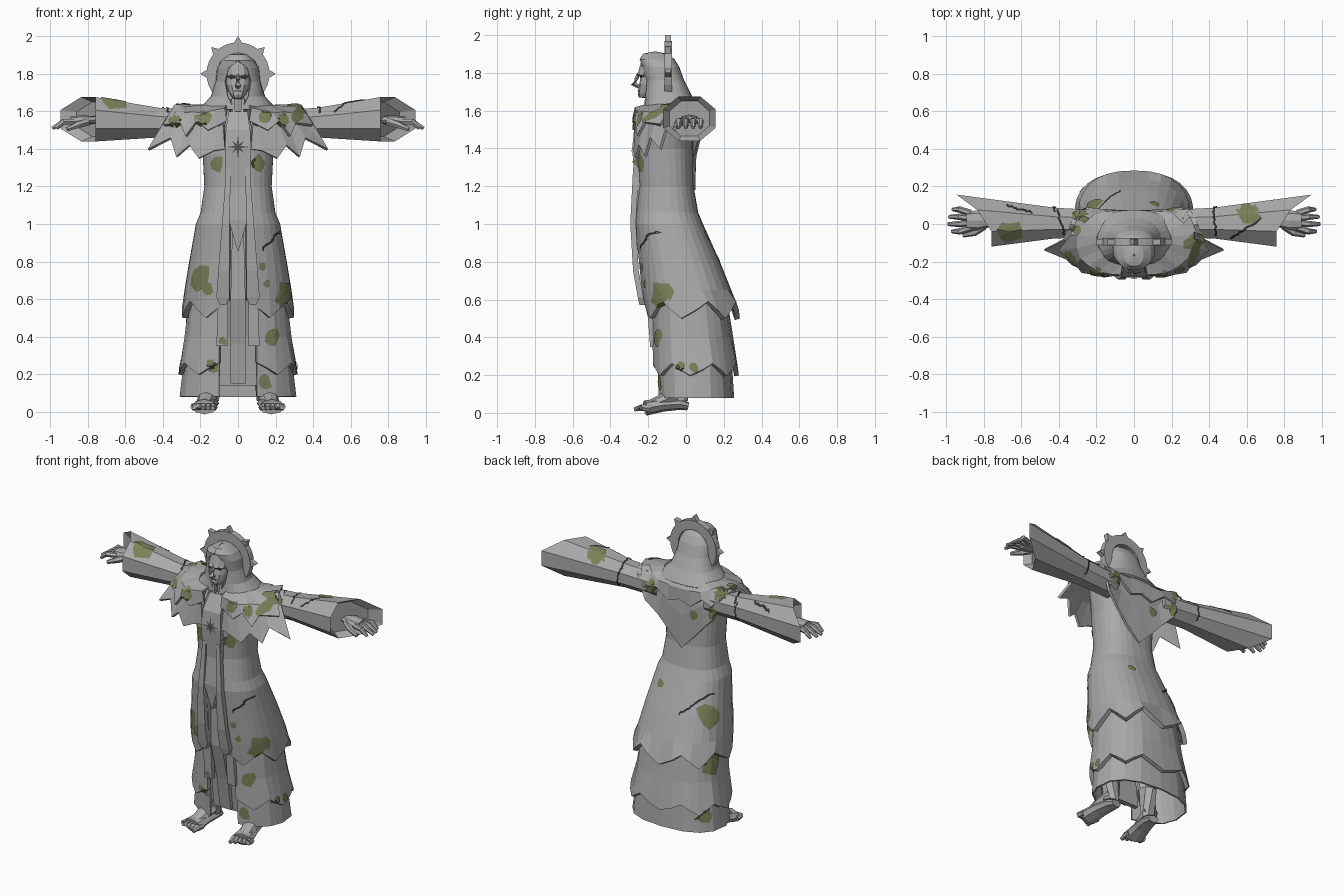
import bpy, bmesh, math, random
from mathutils import Vector
from mathutils.bvhtree import BVHTree

random.seed(4)
if "Cube" in bpy.data.objects:
    bpy.data.objects.remove(bpy.data.objects["Cube"], do_unlink=True)


def material(name, r, g, b):
    m = bpy.data.materials.new(name)
    m.use_nodes = True
    m.diffuse_color = (r, g, b, 1)
    m.node_tree.nodes["Principled BSDF"].inputs["Base Color"].default_value = (r, g, b, 1)
    return m


STONE = material("grey stone", .4, .4, .4)
SHADE = material("dark carved stone", .08, .08, .08)
CRACK = material("black crack", .03, .03, .03)
MOSS = material("olive moss", .19, .22, .1)
parts = []


def mesh_object(name, verts, faces, mat, thick=0, recalc=True):
    bm = bmesh.new()
    vs = [bm.verts.new(v) for v in verts]
    for f in faces:
        bm.faces.new([vs[i] for i in f])
    if recalc:
        bmesh.ops.recalc_face_normals(bm, faces=bm.faces)
    me = bpy.data.meshes.new(name)
    bm.to_mesh(me)
    bm.free()
    me.materials.append(mat)
    ob = bpy.data.objects.new(name, me)
    bpy.context.collection.objects.link(ob)
    if thick:
        mod = ob.modifiers.new("thickness", "SOLIDIFY")
        mod.thickness = thick
    parts.append(ob)
    return ob


def loft(name, rings, mat=STONE, closed=True, loop=False, thick=0):
    """Bridge rings of equal length; closed rings get end caps unless the rings loop."""
    n, m = len(rings[0]), len(rings)
    faces = []
    for j in range(m if loop else m - 1):
        k = (j + 1) % m
        for i in range(n if closed else n - 1):
            h = (i + 1) % n
            faces.append((j * n + i, j * n + h, k * n + h, k * n + i))
    if closed and not loop:
        faces += [tuple(range(n)), tuple(range((m - 1) * n, m * n))]
    return mesh_object(name, [p for r in rings for p in r], faces, mat, thick)


def oval(z, w, front, back, gap=0, n=28, tooth=0, pleat=0):
    """Squarish horizontal section, open by gap at the front, with an optional toothed hem."""
    p, mid, d = .82, (front + back) / 2, (back - front) / 2
    g = math.asin(min(1, gap / w) ** (1 / p))
    out = []
    for i in range(n + 1 if gap else n):
        a = -math.pi / 2 + g + (math.tau - 2 * g) * i / n
        c, s = math.cos(a), math.sin(a)
        k = 1 - pleat * (i % 2)
        out.append((w * k * math.copysign(abs(c) ** p, c),
                    mid + d * k * math.copysign(abs(s) ** p, s),
                    z + tooth * (abs(i % 4 - 2) - 1)))
    return out


def tube(name, pts, radii, sides=6, flat=1, mat=STONE):
    rings = []
    for i, p in enumerate(pts):
        d = Vector(pts[min(i + 1, len(pts) - 1)]) - Vector(pts[max(i - 1, 0)])
        q = d.to_track_quat('Z', 'Y')
        rings.append([Vector(p) + q @ Vector((math.cos(math.tau * k / sides) * radii[i],
                      math.sin(math.tau * k / sides) * radii[i] * flat, 0)) for k in range(sides)])
    return loft(name, rings, mat)


def strip(name, rows, thick=.03, mat=STONE):
    return loft(name, [[(x - w, y, z), (x + w, y, z), (x + w, y + thick, z), (x - w, y + thick, z)]
                       for x, y, z, w in rows], mat)


# Gown and layered skirts
gown = [(1.64, .16, -.2, .03), (1.55, .23, -.23, .035), (1.4, .19, -.26, .035), (1.2, .18, -.25, .04),
        (1.06, .2, -.265, .065), (1, .225, -.27, .09), (.8, .26, -.25, .18), (.65, .285, -.235, .24)]
loft("gown", [oval(*r, gap=.045) for r in gown] + [oval(.545, .3, -.22, .285, .045, tooth=.045)],
     closed=False, thick=.028)
loft("middle_skirt", [oval(.62, .26, -.19, .215, .1), oval(.4, .285, -.185, .25, .1, pleat=.02),
                      oval(.23, .317, -.18, .28, .1, tooth=.032)], closed=False, thick=.025)
loft("under_skirt", [oval(.38, .275, -.16, .235, .1), oval(.08, .312, -.15, .255, .1, pleat=.025)],
     closed=False, thick=.01)

# Front panels and hanging stole
strip("inner_panel", [(0, -.22, 1.1, .06), (0, -.2, .6, .06), (0, -.14, .4, .1), (0, -.11, .14, .1)])
strip("front_pleat", [(0, -.235, 1, .03), (0, -.225, .6, .04), (0, -.165, .36, .04), (0, -.13, .15, .04)])
strip("chest_panel", [(0, -.22, 1.6, .05), (0, -.275, 1.5, .065), (0, -.285, 1.4, .07),
                      (0, -.27, 1.2, .065), (0, -.285, 1.02, .05), (0, -.27, .86, .004)])
for s, side in ((1, "left"), (-1, "right")):
    strip(side + "_stole", [(.05 * s, -.28, 1.3, .012), (.065 * s, -.295, 1, .02),
          (.075 * s, -.28, .75, .03), (.08 * s, -.255, .61, .035), (.08 * s, -.245, .57, .018)])
    strip(side + "_under_stole", [(.08 * s, -.21, .62, .025), (.085 * s, -.19, .35, .03)])


# Two-layer mantle: smooth shoulders, pointed hem
def mantle(name, hem, front_bulge, back_bulge):
    rows = [[], [], []]
    last = len(hem) - 1
    for i, h in enumerate(hem):
        t = math.pi * i / last
        bulge = front_bulge + (back_bulge - front_bulge) * i / last
        neck = Vector((max(.2 * math.sin(t), h[0] if i == 0 else 0), -.085 - .125 * math.cos(t), 1.635))
        near = h if i in (0, last) else sum((Vector(p) for p in hem[i - 1:i + 2]), Vector()) / 3
        mid = neck.lerp(Vector(near), .55)
        out = Vector((mid.x, mid.y + .08, 0)).normalized() * bulge
        for row, p in zip(rows, (neck, mid + out + Vector((0, 0, bulge)), Vector(h))):
            row.append(p)
    full = [r + [Vector((-p.x, p.y, p.z)) for p in reversed(r[:-1])] for r in rows]
    loft(name, full, closed=False, thick=.016)


mantle("lower_mantle", [(.07, -.275, 1.4), (.13, -.278, 1.39), (.21, -.27, 1.35), (.26, -.25, 1.42),
       (.33, -.22, 1.36), (.36, -.19, 1.46), (.48, -.14, 1.4), (.38, -.09, 1.57), (.34, 0, 1.63),
       (.3, .08, 1.59), (.25, .075, 1.44), (.17, .055, 1.36), (.09, .05, 1.27), (0, .05, 1.18)], .025, .008)
mantle("upper_mantle", [(.06, -.27, 1.55), (.16, -.285, 1.5), (.22, -.27, 1.55), (.28, -.26, 1.47),
       (.31, -.22, 1.54), (.4, -.14, 1.53), (.34, -.06, 1.635), (.3, .04, 1.64), (.25, .09, 1.53),
       (.17, .08, 1.55), (.08, .075, 1.48), (0, .075, 1.51)], .03, .015)

# Sleeves, hands, legs and feet
for s, side in ((1, "left"), (-1, "right")):
    rings = []
    for x, cy, cz, ry, rz in ((.18, 0, 1.53, .08, .08), (.42, .005, 1.54, .088, .085),
                              (.76, .018, 1.558, .15, .128), (.72, .018, 1.558, .115, .1)):
        ring = []
        for k in range(8):
            a = math.tau * (k + .5) / 8
            y = cy + ry * math.cos(a)
            flare = max(0, y - .02) * 1.36 if x > .7 else 0
            ring.append(((x + flare) * s, y, cz + rz * math.sin(a)))
        rings.append(ring)
    loft(side + "_sleeve", rings)
    tube(side + "_palm", [(x * s, .018, z) for x, z in ((.68, 1.56), (.77, 1.555), (.83, 1.55), (.89, 1.545))],
         (.038, .036, .054, .05), 8, .55)
    for i in range(4):
        y, reach = -.02 + .026 * i, (.97, .99, .985, .965)[i]
        fan = 1.5 * (y - .019) + .019
        tube(side + "_finger", [(.87 * s, y, 1.545), (.93 * s, fan, 1.545), (reach * s, fan, 1.51)],
             (.018, .017, .01))
    tube(side + "_thumb", [(.8 * s, -.01, 1.545), (.85 * s, -.045, 1.53), (.91 * s, -.06, 1.505)],
         (.022, .02, .012))
    tube(side + "_leg", [(.13 * s, -.04, .5), (.14 * s, -.05, .25), (.15 * s, -.04, .06)], (.065, .06, .05), 8)
    tube(side + "_foot", [(.145 * s, .01, .035), (.15 * s, -.04, .045), (.165 * s, -.12, .042),
         (.18 * s, -.215, .026)], (.036, .05, .058, .068), 8, .6)
    tube(side + "_instep", [(.15 * s, -.02, .105), (.165 * s, -.1, .075), (.18 * s, -.2, .035)],
         (.05, .052, .04), 8, .7)
    for i in range(5):
        x = .128 + .026 * i
        tube(side + "_toe", [(x * s, -.19, .024), ((x + .004) * s, -.235, .028),
             ((x + .006) * s, -.275 + .012 * i, .018)], (.02, .019, .012))

# Head and face
head = [(1.58, .04, -.19, -.07), (1.665, .04, -.2, -.07), (1.67, .03, -.25, -.08), (1.69, .045, -.255, -.08),
        (1.74, .066, -.248, -.07), (1.78, .068, -.24, -.07), (1.795, .068, -.255, -.07), (1.87, .055, -.235, -.08)]
loft("head", [oval(*r, n=14) for r in head])
tube("nose", [(0, -.248, 1.8), (0, -.262, 1.77), (0, -.277, 1.74), (0, -.25, 1.728)],
     (.008, .01, .015, .012), 4)
strip("mouth", [(0, -.258, 1.707, .018), (0, -.258, 1.71, .018)], .008, SHADE)
for s, side in ((1, "left"), (-1, "right")):
    strip(side + "_eye", [(.03 * s, -.243, 1.772, .012), (.03 * s, -.243, 1.78, .014)], .009, SHADE)
    tube(side + "_brow", [(.006 * s, -.255, 1.788), (.032 * s, -.25, 1.794), (.057 * s, -.225, 1.786)],
         (.008, .009, .005), 4)
    strip(side + "_neck_fold", [(.022 * s, -.225, 1.6, .008), (.028 * s, -.215, 1.67, .007)], .02)

# Hood with pointed opening
loft("hood", [oval(*r) for r in ((1.61, .21, -.225, .075, .02), (1.68, .145, -.22, .03, .055),
     (1.76, .119, -.22, -.01, .07), (1.83, .112, -.235, -.035, .05), (1.872, .09, -.245, -.06, .001),
     (1.902, .05, -.225, -.1, .001), (1.913, .005, -.17, -.16, .001))], closed=False, thick=.012)

# Spiked halo
CENTRE = Vector((0, -.095, 1.8))


def around(a, r, y=0):
    return CENTRE + Vector((r * math.sin(a), y, r * math.cos(a)))


loft("halo", [[around(math.tau * i / 32, r, y) for r, y in ((.108, -.02), (.168, -.02), (.168, .02), (.108, .02))]
              for i in range(32)], loop=True)
for i in range(8):
    a = math.tau * i / 8
    loft("halo_spike", [[around(a + turn * u, r, turn and .016 * v) for u, v in ((-1, -1), (1, -1), (1, 1), (-1, 1))]
                        for turn, r in ((.19, .155), (.005, .2))])

# Surface details are projected onto the finished stone
bpy.context.view_layer.update()
graph = bpy.context.evaluated_depsgraph_get()
trees = [BVHTree.FromObject(o, graph) for o in parts]
FRONT, BACK, TOP = Vector((0, -1, 0)), Vector((0, 1, 0)), Vector((0, 0, 1))
LEFT, RIGHT = Vector((1, 0, 0)), Vector((-1, 0, 0))


def project(p, d):
    hits = [h for h in (t.ray_cast(p + d * 3, -d) for t in trees) if h[0]]
    return min(hits, key=lambda h: h[3])[0] + d * .006 if hits else None


def place(d, a, b):
    """Put two in-plane coordinates onto the plane facing d."""
    if d.z:
        return Vector((a, b, 0))
    return Vector((a, 0, b)) if d.y else Vector((0, a, b))


def decal(name, points, faces, d, mat):
    hits = [project(place(d, *p), d) for p in points]
    keep = [f for f in faces if all(hits[i] for i in f)
            and max(hits[i].dot(d) for i in f) - min(hits[i].dot(d) for i in f) < .05]
    if keep:
        ob = mesh_object(name, [h or Vector() for h in hits], keep, mat, recalc=False)
        for poly in ob.data.polygons:
            if poly.normal.dot(d) < 0:
                poly.flip()


def patch(name, d, a, b, radii, mat, stretch=1):
    n, levels = len(radii), (.35, .7, 1)
    pts = [(a, b)] + [(a + r * l * math.sin(math.tau * k / n), b + r * l * stretch * math.cos(math.tau * k / n))
                      for l in levels for k, r in enumerate(radii)]
    faces = []
    for k in range(n):
        h = (k + 1) % n
        faces.append((0, 1 + k, 1 + h))
        for j in (0, n):
            faces.append((1 + j + k, 1 + j + n + k, 1 + j + n + h, 1 + j + h))
    decal(name, pts, faces, d, mat)


def crack(d, a, b, c, e, steps=14, width=.006):
    line = Vector((c - a, e - b))
    side = Vector((-line.y, line.x)).normalized()
    pts = []
    for i in range(steps + 1):
        p = Vector((a, b)) + line * i / steps + side * random.uniform(-.006, .006)
        pts += [p + side * width, p - side * width]
    decal("crack", pts, [(2 * i, 2 * i + 1, 2 * i + 3, 2 * i + 2) for i in range(steps)], d, CRACK)


# Chest star
patch("chest_star", FRONT, 0, 1.41, [.065, .016, .045, .016] * 4, SHADE)

# Moss
for d, spots in (
        (FRONT, ((-.18, 1.57, .05), (.15, 1.57, .035), (.24, 1.56, .035), (.32, 1.58, .035), (-.34, 1.55, .035),
                 (-.11, 1.32, .04), (.11, 1.32, .04), (-.2, .71, .06), (-.16, .66, .03), (.18, .4, .04),
                 (-.14, .24, .035), (.14, .16, .04), (-.08, .37, .025), (.13, .77, .02), (.155, .68, .02))),
        (TOP, ((-.66, -.04, .065), (.61, .07, .068), (-.28, .05, .045), (.32, -.1, .055), (-.31, -.03, .03))),
        (BACK, ((.2, 1.54, .04), (-.1, 1.42, .03), (-.24, 1.48, .035), (.11, .94, .025))),
        (LEFT, ((-.13, .63, .06), (-.03, .25, .025), (.04, .24, .025))),
        (RIGHT, ((.09, .8, .06), (.11, .5, .055), (.17, .19, .045)))):
    for a, b, r in spots:
        patch("moss", d, a, b, [r * random.uniform(.7, 1.2) for _ in range(9)], MOSS, 1.2 if d.z == 0 else .9)

# Cracks
for line in ((TOP, .42, .1, .44, -.08), (TOP, -.42, .1, -.37, -.06), (TOP, .5, -.09, .68, .03),
             (TOP, -.68, .1, -.54, .06), (FRONT, .13, .86, .23, .97), (BACK, -.07, .81, -.22, .93),
             (BACK, .42, 1.6, .44, 1.48), (BACK, -.42, 1.6, -.43, 1.48)):
    crack(*line)
